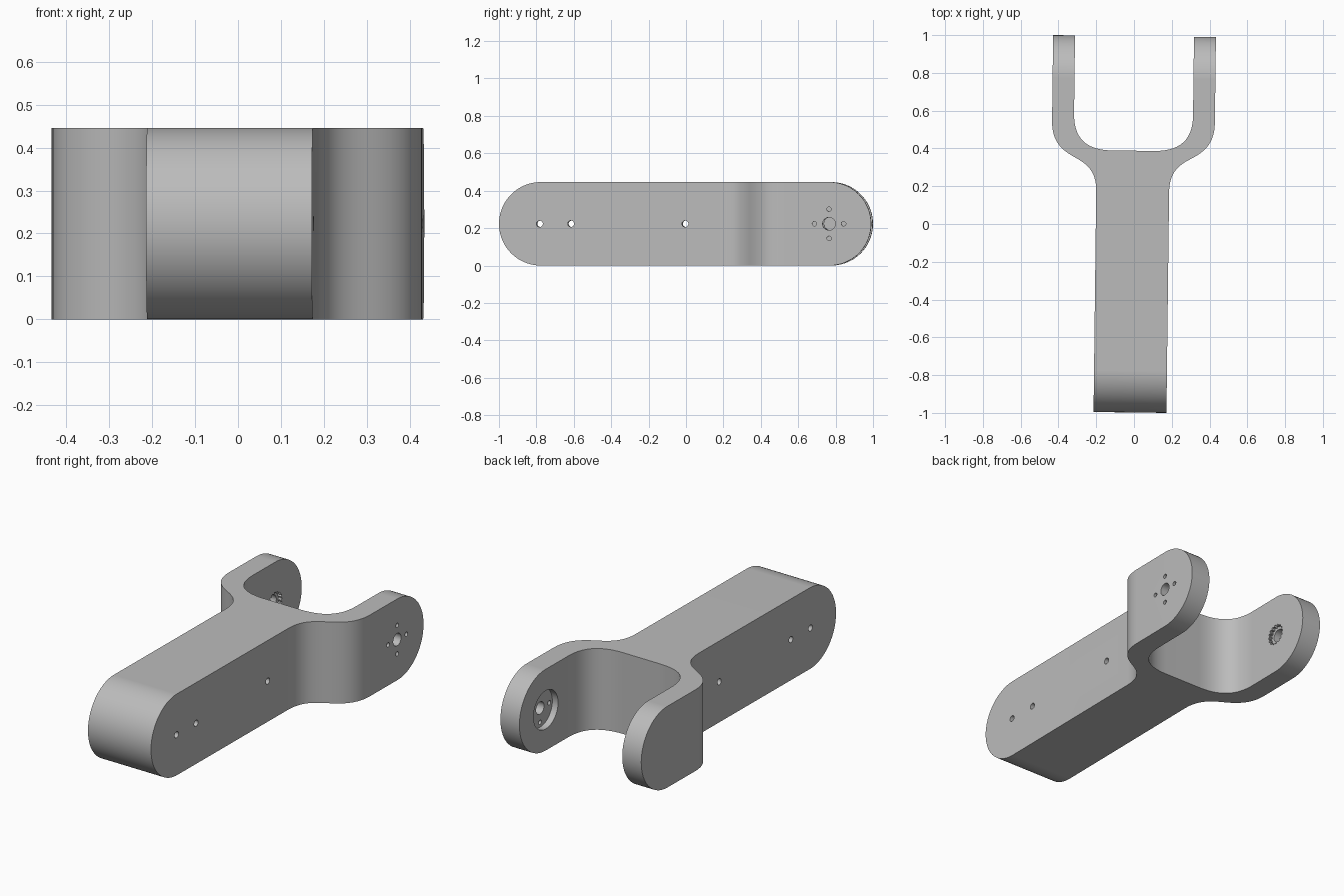
import bpy, bmesh, math
from mathutils import Vector, Matrix

if "Cube" in bpy.data.objects:
    bpy.data.objects.remove(bpy.data.objects["Cube"])

H = 0.446            # height, also the diameter of the rounded ends
R = H / 2
Y0, Y1 = -0.9977, 0.9948
PIVOT_Y = 0.77       # axis of the fork joint

grey = bpy.data.materials.new("plain grey")
grey.diffuse_color = (0.5, 0.5, 0.5, 1)
grey.use_nodes = True
grey.node_tree.nodes["Principled BSDF"].inputs["Base Color"].default_value = grey.diffuse_color


def bezier(p0, p1, p2, p3, n=14):
    p0, p1, p2, p3 = map(Vector, (p0, p1, p2, p3))
    out = []
    for i in range(n + 1):
        t = i / n
        s = 1 - t
        out.append(tuple(p0*s**3 + p1*3*s*s*t + p2*3*s*t*t + p3*t**3))
    return out


def prism(name, pts, place, vec):
    """Extrude a closed 2D outline; place maps (a, b) to 3D."""
    bm = bmesh.new()
    f = bm.faces.new([bm.verts.new(place(a, b)) for a, b in pts])
    ext = bmesh.ops.extrude_face_region(bm, geom=[f])
    bmesh.ops.translate(bm, vec=vec, verts=[v for v in ext["geom"] if isinstance(v, bmesh.types.BMVert)])
    bmesh.ops.recalc_face_normals(bm, faces=bm.faces)
    me = bpy.data.meshes.new(name)
    bm.to_mesh(me)
    bm.free()
    me.materials.append(grey)
    ob = bpy.data.objects.new(name, me)
    bpy.context.collection.objects.link(ob)
    return ob


def combine(ob, cutter, op):
    m = ob.modifiers.new("cut", 'BOOLEAN')
    m.operation, m.solver, m.object = op, 'EXACT', cutter
    bpy.ops.object.select_all(action='DESELECT')
    bpy.context.view_layer.objects.active = ob
    ob.select_set(True)
    bpy.ops.object.modifier_apply(modifier=m.name)
    bpy.data.objects.remove(cutter, do_unlink=True)


def bore(ob, y, z, r, x0, x1, n=24, tooth=0.0):
    """Drill along x; tooth alternates the radius for a splined rim."""
    pts = []
    for i in range(n):
        a = 2 * math.pi * i / n
        rr = r - tooth * (i % 4 > 1)
        pts.append((y + rr * math.cos(a), z + rr * math.sin(a)))
    combine(ob, prism("hole_cutter", pts, lambda a, b: (x0, a, b), (x1 - x0, 0, 0)), 'DIFFERENCE')


# Plan outline of the fork: right half, then mirrored
half = [(0.193, -1.2)]
half += bezier((0.193, 0.17), (0.193, 0.27), (0.235, 0.31), (0.30, 0.345))
half += bezier((0.30, 0.345), (0.365, 0.38), (0.431, 0.42), (0.431, 0.54))[1:]
half += [(0.431, 1.2), (0.315, 1.2)]
half += bezier((0.315, 0.58), (0.315, 0.45), (0.25, 0.388), (0.11, 0.388))
outline = half + [(-x, y) for x, y in reversed(half)]
arm = prism("fork_arm", outline, lambda a, b: (a, b, -0.1), (0, 0, 0.7))

# Side outline with fully rounded ends
N = 40
side = [(Y1 - R + R * math.sin(math.pi * i / N), R - R * math.cos(math.pi * i / N)) for i in range(N + 1)]
side += [(Y0 + R - R * math.sin(math.pi * i / N), R + R * math.cos(math.pi * i / N)) for i in range(N + 1)]
combine(arm, prism("side_cutter", side, lambda a, b: (-0.6, a, b), (1.2, 0, 0)), 'INTERSECT')

# Cross holes through the beam
for y in (-0.78, -0.613, -0.002):
    bore(arm, y, R, 0.017, -0.3, 0.3)

# Right prong: round recess inside, centre hole and four screw holes
bore(arm, PIVOT_Y, R, 0.105, 0.2, 0.35, 48)
bore(arm, PIVOT_Y, R, 0.034, 0.2, 0.6, 32)
for i in range(4):
    a = i * math.pi / 2
    bore(arm, PIVOT_Y + 0.078 * math.cos(a), R + 0.078 * math.sin(a), 0.012, 0.2, 0.6, 16)

# Left prong: blind splined socket on the inside
bore(arm, PIVOT_Y, R, 0.058, -0.335, -0.2, 64, 0.008)
bore(arm, PIVOT_Y, R, 0.036, -0.38, -0.2, 32)

# Slight turn about the vertical, as in the plan view
arm.data.transform(Matrix.Translation((-0.012, 0, 0)) @ Matrix.Rotation(-0.012, 4, 'Z'))
xs = [v.co.x for v in arm.data.vertices]
ys = [v.co.y for v in arm.data.vertices]
arm.data.transform(Matrix.Translation((-(min(xs) + max(xs)) / 2, -(min(ys) + max(ys)) / 2, 0)))

bpy.ops.object.select_all(action='DESELECT')
arm.select_set(True)
bpy.context.view_layer.objects.active = arm
bpy.ops.object.shade_smooth_by_angle(angle=math.radians(30))
wn = arm.modifiers.new("even shading", 'WEIGHTED_NORMAL')
wn.keep_sharp = True
